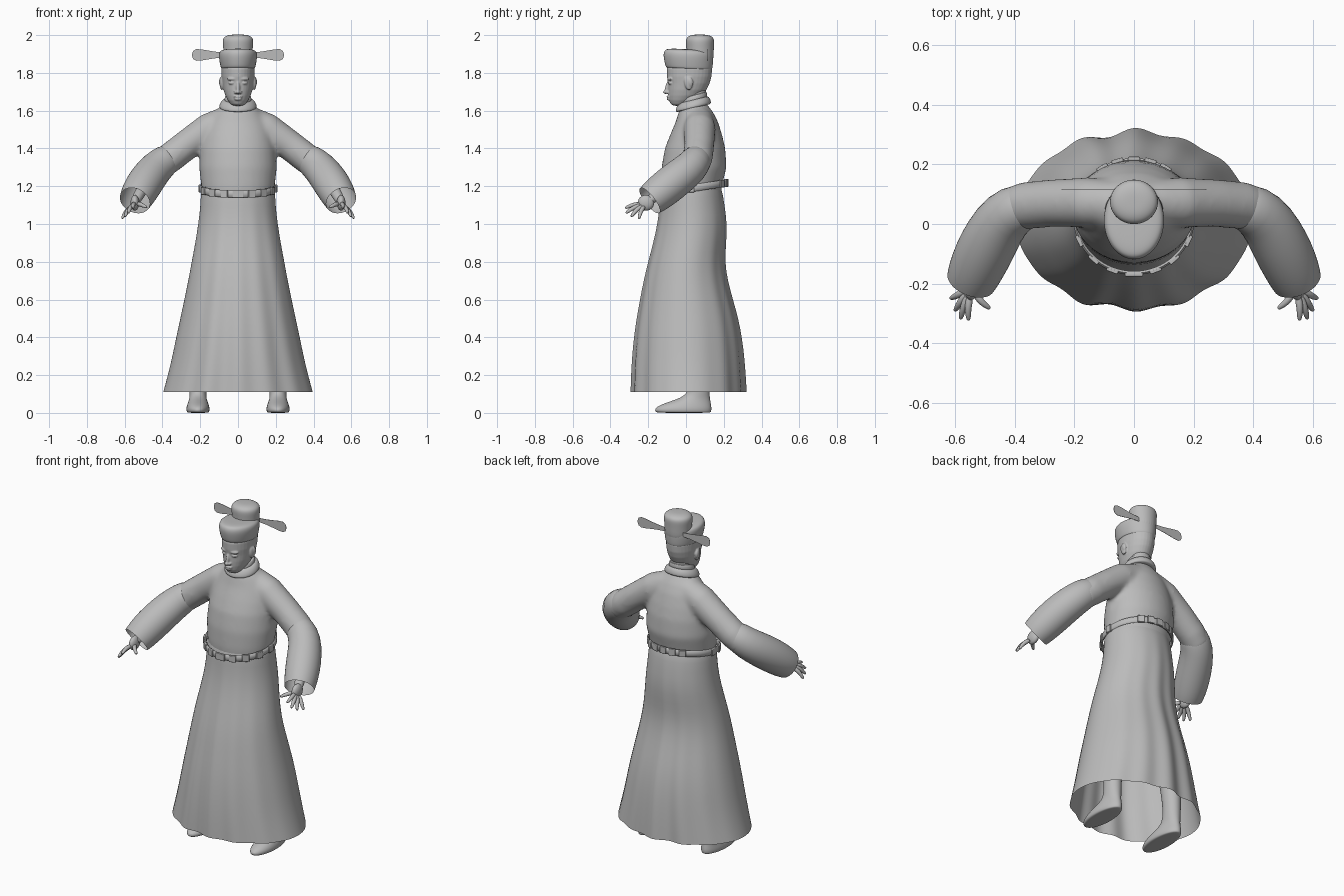
import bpy, bmesh
from math import sin, cos, pi, tau
from mathutils import Vector, Matrix

old = bpy.data.objects.get("Cube")
if old:
    bpy.data.objects.remove(old)

mat = bpy.data.materials.new("plain_grey")
mat.use_nodes = True
GREY = (0.5, 0.5, 0.5, 1)
mat.diffuse_color = GREY
mat.node_tree.nodes["Principled BSDF"].inputs["Base Color"].default_value = GREY


def loft(bm, rings, caps=True, loop=False):
    """Skin a list of point rings into a tube."""
    vs = [[bm.verts.new(p) for p in r] for r in rings]
    n = len(vs[0])
    pairs = list(zip(vs, vs[1:])) + ([(vs[-1], vs[0])] if loop else [])
    for a, b in pairs:
        for i in range(n):
            j = (i + 1) % n
            bm.faces.new((a[i], a[j], b[j], b[i]))
    if caps and not loop:
        bm.faces.new(vs[0][::-1])
        bm.faces.new(vs[-1])


def finish(name, bm, subsurf=0, sharp=60):
    bmesh.ops.recalc_face_normals(bm, faces=bm.faces)
    me = bpy.data.meshes.new(name)
    bm.to_mesh(me)
    bm.free()
    ob = bpy.data.objects.new(name, me)
    bpy.context.collection.objects.link(ob)
    me.materials.append(mat)
    bpy.ops.object.select_all(action='DESELECT')
    ob.select_set(True)
    bpy.context.view_layer.objects.active = ob
    bpy.ops.object.shade_smooth_by_angle(angle=sharp * pi / 180)
    if subsurf:
        m = ob.modifiers.new("smooth", 'SUBSURF')
        m.levels = m.render_levels = subsurf
    return ob


def fuse(ob, voxel, rounds):
    """Weld overlapping volumes into one soft surface."""
    m = ob.modifiers.new("fuse", 'REMESH')
    m.mode, m.voxel_size, m.use_smooth_shade = 'VOXEL', voxel, True
    m = ob.modifiers.new("soften", 'SMOOTH')
    m.factor, m.iterations = 0.5, rounds


def level_ring(z, hw, yf, yb, n=32, x=0, fold=0, tilt=0):
    """Horizontal oval from its half width, front y and back y."""
    out = []
    for i in range(n):
        a = tau * i / n
        k = 1 + fold * (cos(14 * a + pi) + 0.5 * sin(9 * a + 1)) * sin(a) ** 2
        y = (yf + yb) / 2 + (yb - yf) / 2 * sin(a) * k
        out.append((x + hw * cos(a) * (1 + (k - 1) * 0.4), y, z + tilt * y))
    return out


def tube_rings(path, n=20):
    """Round rings along a list of (point, radius)."""
    pts = [Vector(p) for p, r in path]
    out = []
    for i, (p, r) in enumerate(path):
        d = (pts[min(i + 1, len(pts) - 1)] - pts[max(i - 1, 0)]).normalized()
        u = d.cross(Vector((0, 0, 1))).normalized()
        w = d.cross(u)
        out.append([pts[i] + r * (cos(tau * k / n) * u + sin(tau * k / n) * w) for k in range(n)])
    return out


def flip(rings, s):
    return [[(s * p[0], p[1], p[2]) for p in r] for r in rings]


def blob(bm, loc, size, rot=0, axis='X'):
    m = Matrix.Translation(loc) @ Matrix.Rotation(rot, 4, axis) @ Matrix.Diagonal((*size, 1))
    bmesh.ops.create_uvsphere(bm, u_segments=16, v_segments=10, radius=1, matrix=m)


def stack(name, profile, subsurf=2, **kw):
    bm = bmesh.new()
    loft(bm, [level_ring(*p, **kw) for p in profile])
    return finish(name, bm, subsurf)


# Upper robe: torso and upper sleeves fused into one surface
bm = bmesh.new()
torso = [(1.13, .185, -.13, .185), (1.2, .195, -.134, .19), (1.3, .206, -.13, .215),
         (1.4, .199, -.112, .208), (1.47, .185, -.085, .192), (1.54, .16, -.055, .17),
         (1.59, .125, -.04, .145), (1.63, .085, -.025, .115), (1.65, .07, -.01, .1)]
loft(bm, [level_ring(*p) for p in torso])
upper = [((.06, .07, 1.55), .075), ((.15, .072, 1.505), .085), ((.27, .07, 1.42), .08),
         ((.36, .062, 1.35), .08), ((.42, .045, 1.30), .075)]
for s in (1, -1):
    loft(bm, flip(tube_rings(upper), s))
fuse(finish("upper_robe", bm), .012, 10)

# Flared skirt with folds at front and back, open at the hem
skirt = [(1.225, .175, -.1, .165, 0), (1.19, .196, -.136, .19, 0), (1.1, .198, -.138, .203, .004),
         (1.0, .21, -.15, .216, .008), (.9, .226, -.172, .21, .012), (.8, .245, -.198, .202, .015),
         (.7, .263, -.222, .216, .018), (.6, .284, -.24, .243, .02), (.5, .305, -.258, .27, .022),
         (.4, .327, -.271, .288, .025), (.3, .347, -.28, .299, .028), (.2, .371, -.285, .306, .03),
         (.11, .396, -.287, .31, .033)]
bm = bmesh.new()
loft(bm, [level_ring(z, w, f, b, n=112, fold=k) for z, w, f, b, k in skirt], caps=False)
finish("skirt", bm, 1)

lower = [((.345, .06, 1.365), .06), ((.375, .058, 1.345), .084), ((.43, .03, 1.30), .091),
         ((.475, -.04, 1.245), .097), ((.51, -.11, 1.19), .097), ((.535, -.165, 1.145), .091),
         ((.546, -.192, 1.124), .084)]
for s, side in ((1, "left"), (-1, "right")):
    # Forearm sleeve, open at the cuff
    bm = bmesh.new()
    loft(bm, flip(tube_rings(lower, 24), s), caps=False)
    finish(side + "_sleeve", bm, 1, 80)

    # Hand: wrist, palm and five tapered fingers
    bm = bmesh.new()
    palm = Vector((.546, -.212, 1.112))
    loft(bm, flip(tube_rings([((.49, -.08, 1.21), .034), ((.525, -.15, 1.155), .03),
                              (palm, .026)], 12), s))
    blob(bm, (s * palm.x, palm.y, palm.z), (.024, .045, .042), -.2)
    tips = [(.555, -.324, 1.085), (.582, -.32, 1.058), (.601, -.292, 1.038), (.616, -.25, 1.028),
            (.482, -.285, 1.088)]
    for t in tips:
        t = Vector(t)
        root = palm.lerp(t, .2)
        mid = root.lerp(t, .5) + Vector((.006, -.006, .006))
        loft(bm, flip(tube_rings([(root, .015), (mid, .0125), (root.lerp(t, .88), .0095),
                                  (t, .005)], 8), s))
    finish(side + "_hand", bm, 1)

    # Leg and shoe
    stack(side + "_leg", [(0, .05, -.145, .125), (.004, .06, -.163, .134), (.022, .063, -.168, .137),
                          (.042, .058, -.14, .134), (.062, .05, -.08, .13), (.085, .044, -.015, .126),
                          (.12, .046, .015, .125), (.22, .048, .015, .125), (.4, .062, -.02, .12),
                          (.6, .07, -.05, .11)], x=s * .212, n=24)

    # Paddle-shaped hat wing, a thin upright plate
    bm = bmesh.new()
    wing = [(.06, .012), (.11, .016), (.15, .022), (.19, .029), (.22, .031), (.237, .022), (.243, .006)]
    loft(bm, [[(s * x, .116 + dy, 1.895 + dz) for dy, dz in
               ((-.001, -h), (.001, -h), (.001, h), (-.001, h))] for x, h in wing])
    finish(side + "_hat_wing", bm, 0, 40)


# Belt: tilted loose band with plaques
def belt_point(a, grow=0, dz=0):
    y = .025 + (.19 + grow) * sin(a)
    return Vector(((.198 + grow) * cos(a), y, 1.188 + .155 * (y - .025) + dz))


bm = bmesh.new()
section = [(-.007, -.014), (0, -.019), (.006, -.014), (.006, .014), (0, .019), (-.007, .014)]
loft(bm, [[belt_point(tau * i / 64, g, z) for g, z in section] for i in range(64)], loop=True)
finish("belt", bm, 0, 70)

bm = bmesh.new()
for deg in (0, 58, 74, 90, 106, 122, 180, 205, 228, 249, 270, 291, 312, 335):
    a = deg * pi / 180
    width = .06 if deg == 270 else .04
    bmesh.ops.create_cube(bm, size=1, matrix=Matrix.Translation(belt_point(a, .004))
                          @ Matrix.Rotation(a - pi / 2, 4, 'Z') @ Matrix.Diagonal((width, .013, .041, 1)))
plaques = finish("belt_plaques", bm, 0, 30)
m = plaques.modifiers.new("edges", 'BEVEL')
m.width, m.segments = .003, 2

# Collars: sloping outer band and narrow inner band
stack("outer_collar", [(1.603, .085, -.04, .12), (1.605, .097, -.053, .131), (1.615, .1, -.056, .133),
                       (1.632, .094, -.05, .128), (1.645, .083, -.04, .12), (1.65, .07, -.03, .11)],
      tilt=.24)
stack("inner_collar", [(1.63, .074, -.034, .114), (1.655, .071, -.03, .112), (1.67, .068, -.026, .11),
                       (1.672, .055, -.015, .1)], tilt=.27)

# Head with face fused into one soft surface
stack("neck", [(1.58, .06, -.005, .11), (1.66, .057, -.01, .105), (1.76, .06, -.01, .11)])
bm = bmesh.new()
skull = [(1.626, .022, -.062, -.01), (1.634, .038, -.08, .015), (1.655, .054, -.09, .05),
         (1.68, .067, -.094, .085), (1.71, .077, -.095, .108), (1.745, .083, -.095, .125),
         (1.78, .087, -.101, .135), (1.82, .088, -.102, .138), (1.86, .08, -.09, .13)]
loft(bm, [level_ring(*p) for p in skull])
blob(bm, (0, -.1, 1.722), (.01, .011, .036), -.22)
blob(bm, (0, -.108, 1.699), (.012, .014, .01))
blob(bm, (0, -.093, 1.674), (.025, .011, .006))
blob(bm, (0, -.092, 1.661), (.02, .011, .007))
for s in (1, -1):
    blob(bm, (s * .012, -.1, 1.697), (.01, .01, .008))
    blob(bm, (s * .036, -.085, 1.746), (.017, .009, .007), s * .4, 'Z')
    blob(bm, (s * .036, -.086, 1.768), (.025, .01, .008), s * .4, 'Z')
    blob(bm, (s * .086, .012, 1.745), (.011, .021, .037), .2)
    blob(bm, (s * .091, .022, 1.752), (.01, .016, .026), .2)
fuse(finish("head", bm), .004, 4)

# Hat: rounded cap with a taller crown at the back
stack("hat_cap", [(1.822, .08, -.093, .125), (1.823, .089, -.104, .137), (1.835, .093, -.11, .141),
                  (1.87, .1, -.118, .144), (1.895, .102, -.12, .145), (1.913, .098, -.114, .142),
                  (1.923, .085, -.1, .13), (1.926, .05, -.05, .08)], tilt=-.05)
stack("hat_crown", [(1.825, .074, .005, .145), (1.92, .077, .002, .147), (1.955, .081, -.001, .149),
                    (1.977, .081, -.001, .149), (1.992, .072, .008, .14), (2.001, .048, .03, .116),
                    (2.003, .02, .055, .09)])
